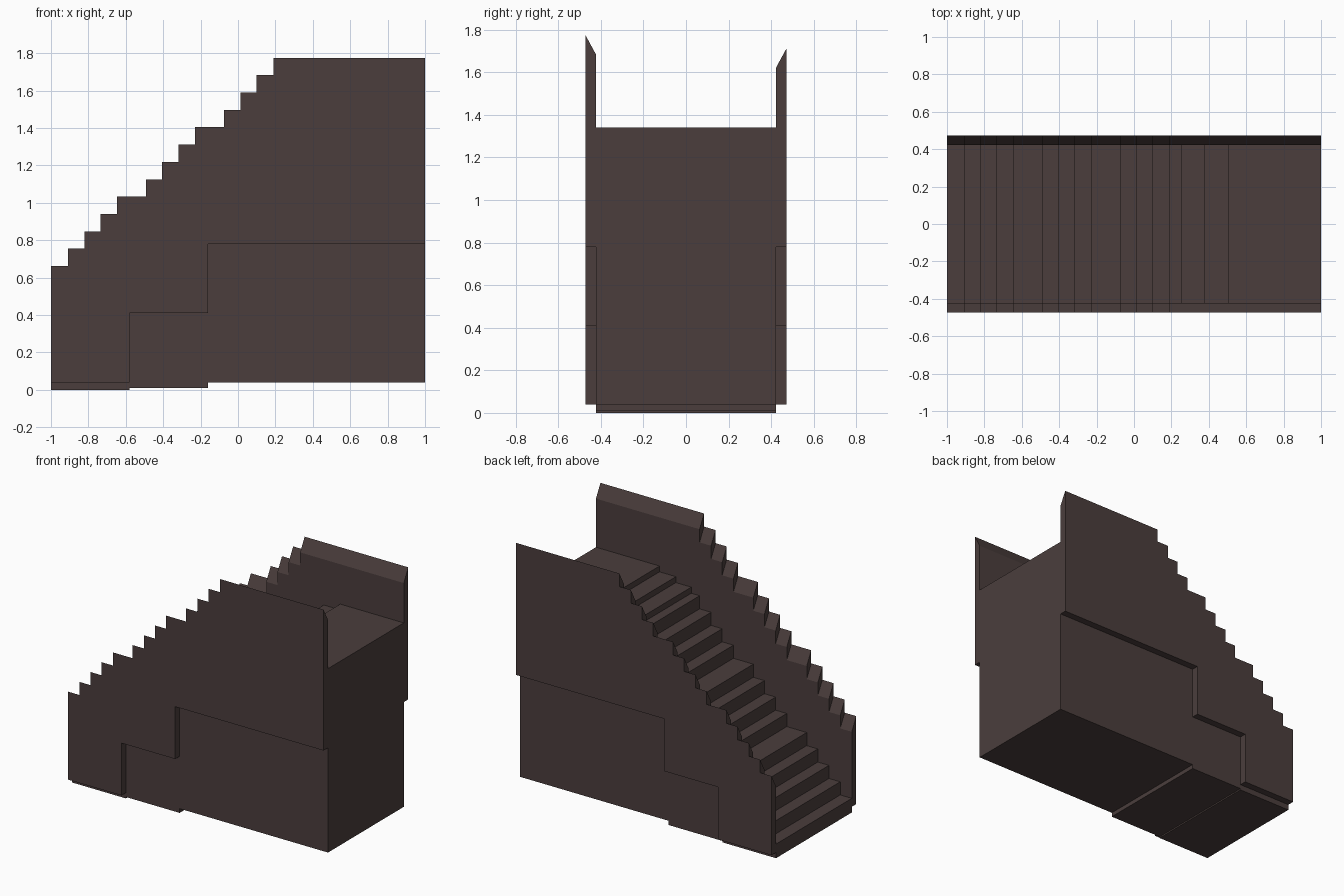
import bpy, bmesh

if "Cube" in bpy.data.objects:
    bpy.data.objects.remove(bpy.data.objects["Cube"])

INNER, OUTER = 0.423, 0.473      # half widths of stair core and side walls
RISE = 0.0928
# x positions of the risers: three flights of four, split by landings
RISERS = [-0.91, -0.822, -0.735, -0.648,
          -0.492, -0.405, -0.317, -0.23,
          -0.075, 0.013, 0.1, 0.19]

stone = bpy.data.materials.new("dark brown stone")
stone.diffuse_color = (0.07, 0.048, 0.046, 1)
stone.use_nodes = True
stone.node_tree.nodes["Principled BSDF"].inputs["Base Color"].default_value = stone.diffuse_color


def stepped(z):
    """Stepped line climbing from x = -1, starting at height z."""
    pts = [(-1, z)]
    for x in RISERS:
        pts.append((x, z))
        z += RISE
        pts.append((x, z))
    return pts


def prism(name, bottom, top, y0, y1, drop=0.0):
    """Extrude an x-z profile from y0 to y1; the top is lowered by drop at y1."""
    bm = bmesh.new()
    a = [bm.verts.new((x, y0, z)) for x, z in bottom + top]
    b = [bm.verts.new((x, y1, z)) for x, z in bottom]
    b += [bm.verts.new((x, y1, z - drop)) for x, z in top]
    bm.faces.new(a)
    bm.faces.new(b[::-1])
    n = len(a)
    for i in range(n):
        j = (i + 1) % n
        bm.faces.new((a[i], b[i], b[j], a[j]))
    bmesh.ops.recalc_face_normals(bm, faces=bm.faces)
    me = bpy.data.meshes.new(name)
    bm.to_mesh(me)
    bm.free()
    me.materials.append(stone)
    ob = bpy.data.objects.new(name, me)
    bpy.context.collection.objects.link(ob)
    return ob


# Solid stair core: twelve full steps, three shallow ones, then the platform
treads = stepped(0.1)
z = treads[-1][1]
for x, nz in ((0.255, 1.257), (0.375, 1.299), (0.503, 1.34)):
    treads += [(x, z), (x, nz)]
    z = nz
treads.append((1, z))
core_base = [(1, 0.04), (-0.16, 0.04), (-0.16, 0.01),
             (-0.58, 0.01), (-0.58, 0), (-1, 0)]
prism("stair_core", core_base, treads, -INNER, INNER)

# Side walls: stepped below, stepped and sloping inwards on top
wall_base = [(1, 0.78), (-0.16, 0.78), (-0.16, 0.41),
             (-0.58, 0.41), (-0.58, 0.04), (-1, 0.04)]
for name, side, start in (("front_wall", -1, 0.662), ("back_wall", 1, 0.6)):
    crest = stepped(start)
    crest.append((1, crest[-1][1]))
    prism(name, wall_base, crest, side * OUTER, side * INNER, 0.092)
